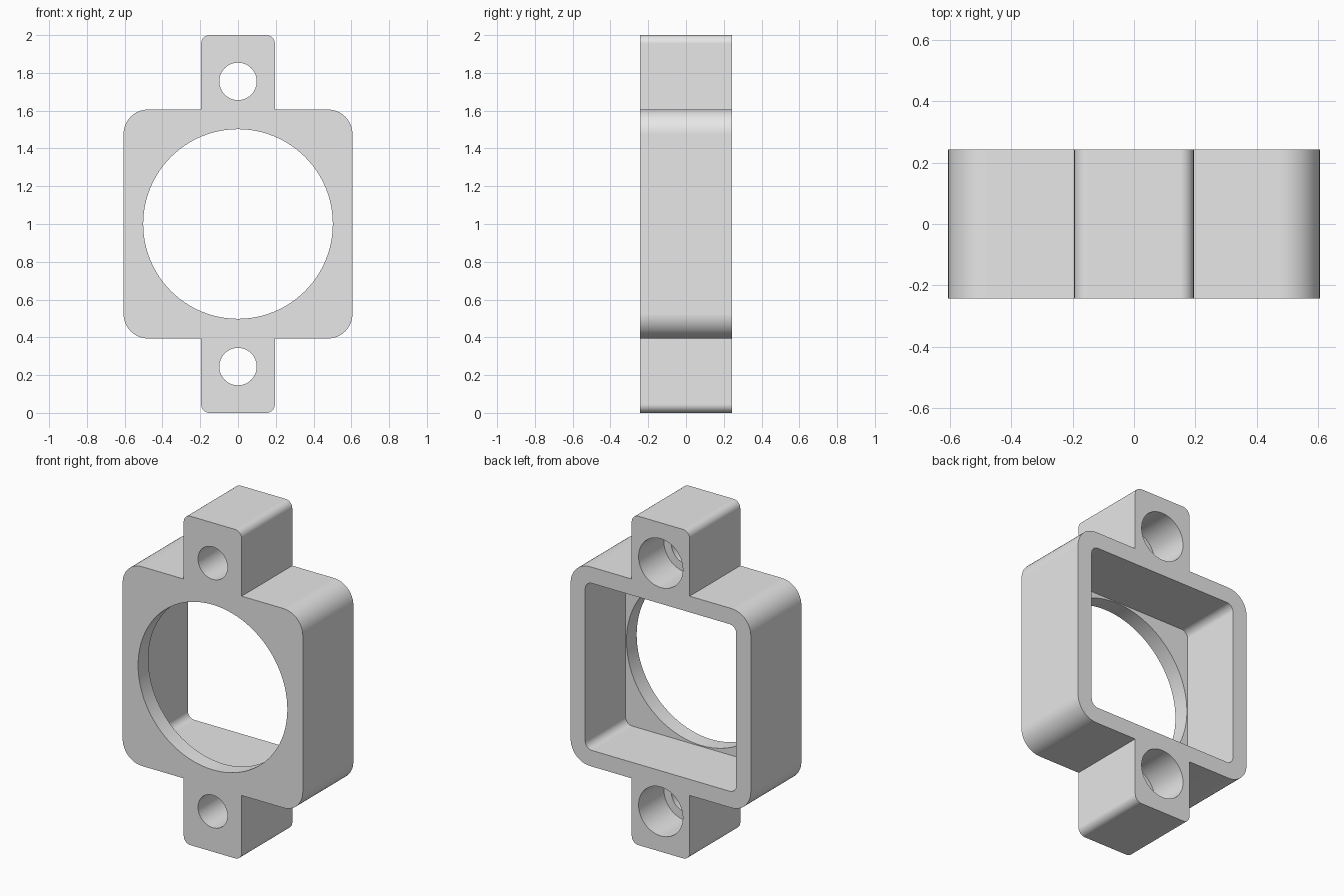
import bpy
import bmesh
from math import pi, sin, cos
from mathutils import Vector

if "Cube" in bpy.data.objects:
    bpy.data.objects.remove(bpy.data.objects["Cube"])

MID = 1.0            # height of the centre
HALF = 0.243         # half depth
BODY, TAB = 0.606, 0.195
HOLE_Z = 0.755       # screw hole distance from the centre


def rounded(corners, steps=12):
    """Outline from (x, z, radius) corners; zero radius stays sharp."""
    pts = []
    for i, (x, z, r) in enumerate(corners):
        p = Vector((x, z))
        if r == 0:
            pts.append(p)
            continue
        a = (Vector(corners[i - 1][:2]) - p).normalized()
        b = (Vector(corners[(i + 1) % len(corners)][:2]) - p).normalized()
        centre = p + (a + b) * r
        for k in range(steps + 1):
            t = k / steps * pi / 2
            pts.append(centre - b * r * cos(t) - a * r * sin(t))
    return pts


def circle(r, z, n):
    return [Vector((r * cos(2 * pi * k / n), z + r * sin(2 * pi * k / n)))
            for k in range(n)]


def prism(name, pts, y0, y1):
    """Extrude an x-z outline, drawn about the centre, along y."""
    bm = bmesh.new()
    face = bm.faces.new([bm.verts.new((p.x, y0, p.y + MID)) for p in pts])
    new = bmesh.ops.extrude_face_region(bm, geom=[face])["geom"]
    moved = [v for v in new if isinstance(v, bmesh.types.BMVert)]
    bmesh.ops.translate(bm, vec=(0, y1 - y0, 0), verts=moved)
    bmesh.ops.recalc_face_normals(bm, faces=bm.faces)
    mesh = bpy.data.meshes.new(name)
    bm.to_mesh(mesh)
    bm.free()
    obj = bpy.data.objects.new(name, mesh)
    bpy.context.collection.objects.link(obj)
    return obj


# Housing outline with a mounting tab above and below
side = [(BODY, BODY, 0.13), (TAB, BODY, 0), (TAB, 1.0, 0.045)]
right_half = [(x, -z, r) for x, z, r in reversed(side)] + side
outline = right_half + [(-x, -z, r) for x, z, r in right_half]
housing = prism("housing", rounded(outline), -HALF, HALF)

# Front opening, square rear cavity, and counterbored screw holes
C = 0.508
cavity = rounded([(C, -C, 0.045), (C, C, 0.045), (-C, C, 0.045), (-C, -C, 0.045)])
cutters = [prism("rear_cavity_cutter", cavity, -0.145, 0.4),
           prism("front_opening_cutter", circle(0.502, 0, 96), -0.4, 0.1)]
for label, z in (("upper", HOLE_Z), ("lower", -HOLE_Z)):
    cutters.append(prism(label + "_hole_cutter", circle(0.099, z, 48), -0.4, 0.1))
    cutters.append(prism(label + "_counterbore_cutter", circle(0.149, z, 48), 0.0, 0.4))

bpy.ops.object.select_all(action="DESELECT")
bpy.context.view_layer.objects.active = housing
housing.select_set(True)
for cutter in cutters:
    mod = housing.modifiers.new(cutter.name, "BOOLEAN")
    mod.operation = "DIFFERENCE"
    mod.solver = "EXACT"
    mod.object = cutter
    bpy.ops.object.modifier_apply(modifier=mod.name)
    bpy.data.objects.remove(cutter)

# Smooth rounded walls, crisp rims and flat faces
bpy.ops.object.shade_smooth_by_angle(angle=pi / 6)
weighted = housing.modifiers.new("flat_face_normals", "WEIGHTED_NORMAL")
weighted.keep_sharp = True

# Plain grey finish
grey = bpy.data.materials.new("plain_grey")
grey.use_nodes = True
colour = (0.8, 0.8, 0.8, 1)
grey.diffuse_color = colour
grey.node_tree.nodes["Principled BSDF"].inputs["Base Color"].default_value = colour
housing.data.materials.clear()
housing.data.materials.append(grey)
